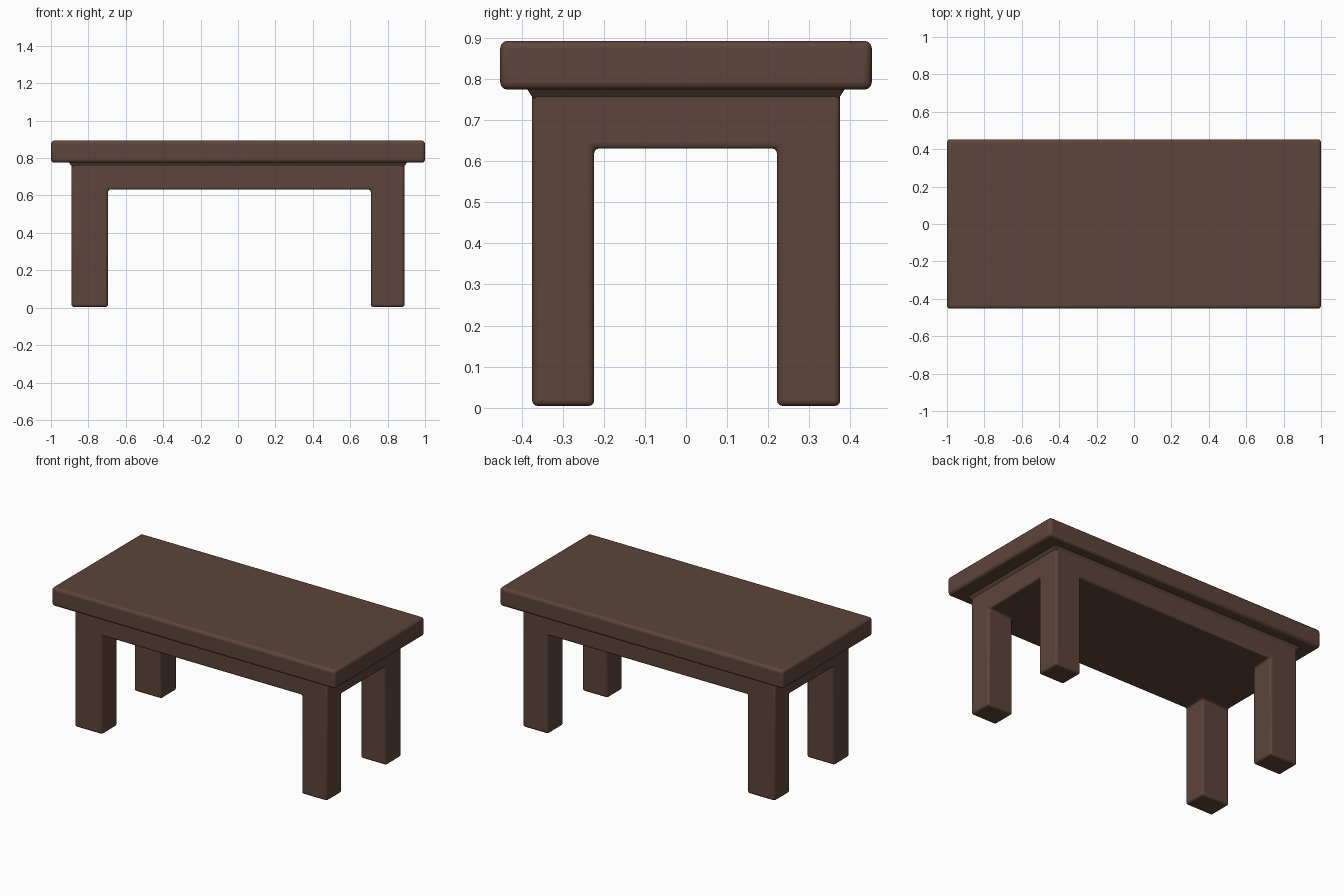
import bpy, bmesh

if "Cube" in bpy.data.objects:
    bpy.data.objects.remove(bpy.data.objects["Cube"])

# Single dark brown wood colour
wood = bpy.data.materials.new("dark_brown_wood")
wood.diffuse_color = (0.109, 0.058, 0.043, 1)
wood.use_nodes = True
wood.node_tree.nodes["Principled BSDF"].inputs["Base Color"].default_value = wood.diffuse_color


def finish(name, bm, bevel=0.0):
    bmesh.ops.recalc_face_normals(bm, faces=bm.faces[:])
    mesh = bpy.data.meshes.new(name)
    bm.to_mesh(mesh)
    bm.free()
    mesh.materials.append(wood)
    ob = bpy.data.objects.new(name, mesh)
    bpy.context.collection.objects.link(ob)
    if bevel:
        mod = ob.modifiers.new("rounded_edges", 'BEVEL')
        mod.width = bevel
        mod.segments = 3
        mod.limit_method = 'ANGLE'
    bpy.context.view_layer.objects.active = ob
    ob.select_set(True)
    bpy.ops.object.shade_smooth_by_angle()
    ob.select_set(False)
    return ob


def slab(name, low, high, z0, z1, bevel=0.0):
    """Box whose half sizes are low at the bottom and high at the top."""
    bm = bmesh.new()
    bmesh.ops.create_cube(bm, size=2)
    for v in bm.verts:
        half = high if v.co.z > 0 else low
        v.co = (v.co.x * half[0], v.co.y * half[1], z1 if v.co.z > 0 else z0)
    return finish(name, bm, bevel)


# Thick table top with softened edges
slab("table_top", (1.0, 0.453), (1.0, 0.453), 0.775, 0.894, 0.018)

# Small flared moulding under the top
slab("moulding", (0.886, 0.372), (0.908, 0.39), 0.753, 0.78)

# Solid apron and four legs in one piece, from a 3 x 3 grid
xs = (-0.89, -0.695, 0.71, 0.89)
ys = (-0.375, -0.224, 0.222, 0.376)
bm = bmesh.new()
grid = [[bm.verts.new((x, y, 0.632)) for y in ys] for x in xs]
corners = []
for i in range(3):
    for j in range(3):
        f = bm.faces.new((grid[i][j], grid[i][j + 1], grid[i + 1][j + 1], grid[i + 1][j]))
        if i != 1 and j != 1:
            corners.append(f)
# apron upper surface and sides
top = [[bm.verts.new((x, y, 0.785)) for y in (ys[0], ys[3])] for x in (xs[0], xs[3])]
bm.faces.new((top[0][0], top[1][0], top[1][1], top[0][1]))
bm.faces.new([g[0] for g in grid] + [top[1][0], top[0][0]])
bm.faces.new([g[3] for g in grid] + [top[1][1], top[0][1]])
bm.faces.new(grid[0] + [top[0][1], top[0][0]])
bm.faces.new(grid[3] + [top[1][1], top[1][0]])
# legs pulled down from the corner cells
for f in bmesh.ops.extrude_discrete_faces(bm, faces=corners)["faces"]:
    for v in f.verts:
        v.co.z = 0.004
finish("apron_and_legs", bm, 0.013)
